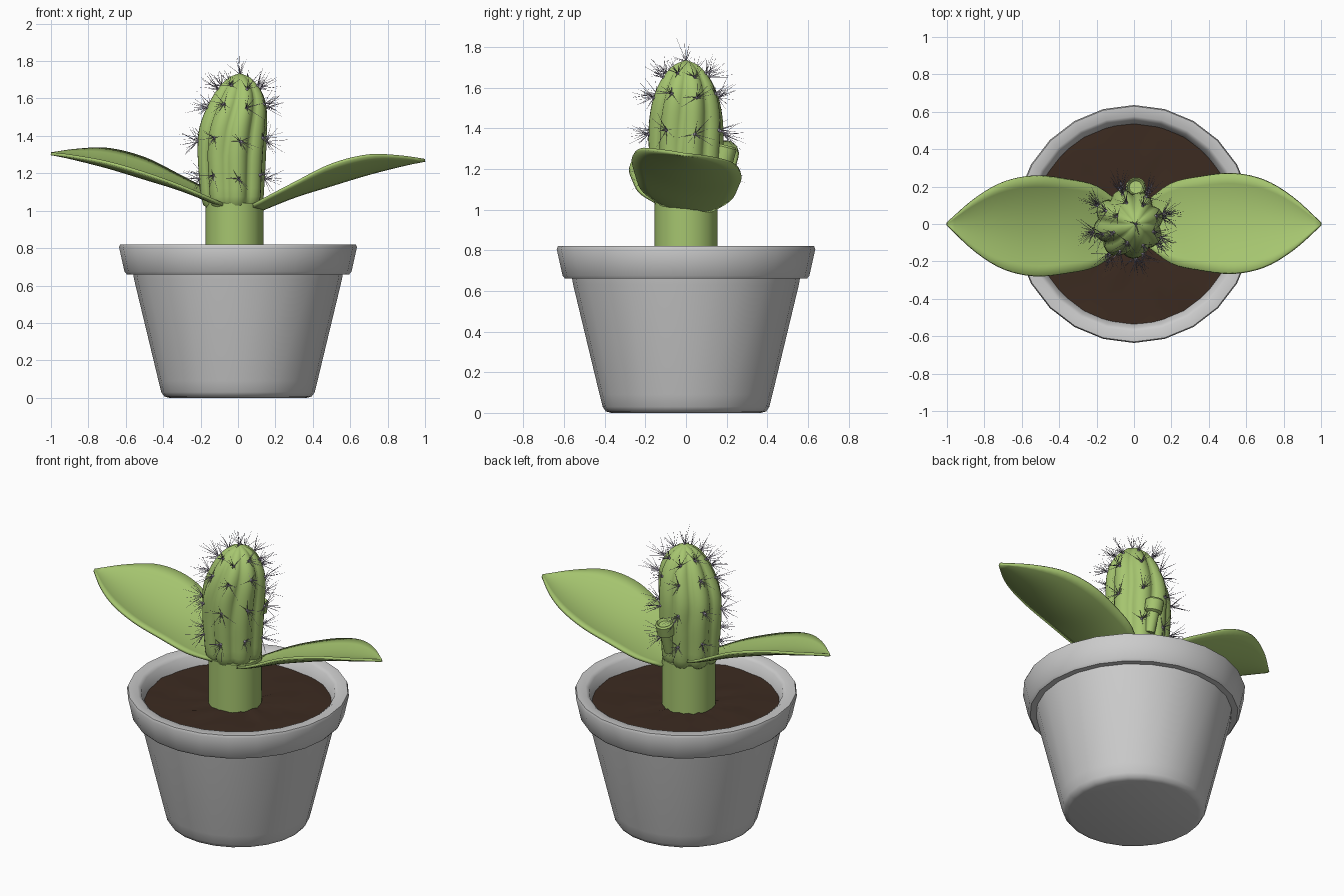
import bpy
import bmesh
import math
import random
from mathutils import Vector, Matrix

random.seed(4)
if "Cube" in bpy.data.objects:
    bpy.data.objects.remove(bpy.data.objects["Cube"])


def material(name, r, g, b):
    m = bpy.data.materials.new(name)
    m.use_nodes = True
    m.diffuse_color = (r, g, b, 1)
    bsdf = next(n for n in m.node_tree.nodes if n.type == 'BSDF_PRINCIPLED')
    bsdf.inputs["Base Color"].default_value = (r, g, b, 1)
    return m


GREY = material("pot grey", 0.6, 0.6, 0.6)
BROWN = material("soil brown", 0.045, 0.024, 0.015)
GREEN = material("plant green", 0.38, 0.56, 0.16)
SPINE = material("spine grey purple", 0.36, 0.32, 0.42)


def finish(name, bm, mat, angle=None):
    """Turn a bmesh into an object, smooth up to the given angle."""
    mesh = bpy.data.meshes.new(name)
    bm.to_mesh(mesh)
    bm.free()
    mesh.materials.append(mat)
    if angle is not None:
        mesh.polygons.foreach_set("use_smooth", [True] * len(mesh.polygons))
        mesh.set_sharp_from_angle(angle=math.radians(angle))
    ob = bpy.data.objects.new(name, mesh)
    bpy.context.scene.collection.objects.link(ob)
    return ob


def curve(points, t):
    """Smooth interpolation through (t, value) points."""
    for i in range(len(points) - 1):
        (a, va), (b, vb) = points[i], points[i + 1]
        if t <= b:
            before = points[max(i - 1, 0)]
            after = points[min(i + 2, len(points) - 1)]
            s = max(0, (t - a) / (b - a))
            ma = (vb - before[1]) / (b - before[0]) * (b - a)
            mb = (after[1] - va) / (after[0] - a) * (b - a)
            return ((2*s**3 - 3*s**2 + 1) * va + (s**3 - 2*s**2 + s) * ma
                    + (3*s**2 - 2*s**3) * vb + (s**3 - s**2) * mb)
    return points[-1][1]


def lathe(name, rows, sides, mat, angle=None, shape=None):
    """Close a ring surface; shape(r, z, a) gives each point."""
    shape = shape or (lambda r, z, a: (r * math.cos(a), r * math.sin(a), z))
    bm = bmesh.new()
    rings = [[bm.verts.new(shape(r, z, math.tau * i / sides))
              for i in range(sides)] for r, z in rows]
    for low, high in zip(rings, rings[1:]):
        for i in range(sides):
            j = (i + 1) % sides
            bm.faces.new((low[i], low[j], high[j], high[i]))
    bm.faces.new(rings[0][::-1])
    bm.faces.new(rings[-1])
    bmesh.ops.recalc_face_normals(bm, faces=bm.faces)
    return finish(name, bm, mat, angle)


# Pot with a rolled rim and hollow top
lathe("pot", [(0.37, 0), (0.395, 0.008), (0.41, 0.03), (0.425, 0.09),
              (0.555, 0.63), (0.56, 0.66), (0.595, 0.66), (0.607, 0.675),
              (0.636, 0.805), (0.63, 0.82), (0.575, 0.82), (0.555, 0.805),
              (0.53, 0.72), (0.52, 0.66)], 24, GREY, 40)

# Slightly uneven soil
lathe("soil", [(0.53, 0.68)] + [(0.535 - 0.075 * k, 0.742) for k in range(8)],
      36, BROWN, 60,
      lambda r, z, a: (r * math.cos(a), r * math.sin(a),
                       z + random.uniform(-0.006, 0.006)))

# Plain trunk below the cactus
lathe("stem", [(0.155, 0.7), (0.155, 1.04)], 16, GREEN, 40,
      lambda r, z, a: (r * math.cos(a) - 0.02, r * math.sin(a), z))

# Ribbed cactus body
RIBS = 8
BODY = [(0.985, 0.10), (1.03, 0.158), (1.15, 0.176), (1.38, 0.188),
        (1.5, 0.178), (1.6, 0.148), (1.67, 0.105), (1.715, 0.055), (1.733, 0.008)]
LEAN = [(0.98, -0.03), (1.4, -0.03), (1.6, 0.0), (1.74, 0.01)]


def rib_angle(k, z):
    return math.tau * k / RIBS + 0.2 + 0.5 * max(0, z - 1.3)


def body_point(r, z, a):
    wave = abs(math.cos(RIBS * a / 2))
    r *= 0.84 + 0.16 * wave ** 0.9
    turn = a + rib_angle(0, z)
    return (curve(LEAN, z) + r * math.cos(turn), r * math.sin(turn), z)


heights = [0.985 + 0.75 * math.sin(math.pi / 2 * k / 26) for k in range(27)]
lathe("cactus_body", [(curve(BODY, min(z, 1.733)), min(z, 1.733)) for z in heights],
      RIBS * 8, GREEN, 80, body_point)

# Small cut side shoot at the back
shoot = lathe("side_shoot", [(0.03, -0.06), (0.036, 0.06), (0.052, 0.07),
                             (0.054, 0.135), (0.045, 0.145), (0.035, 0.13)],
              14, GREEN, 40)
shoot.location = (0.01, 0.165, 1.175)
shoot.rotation_euler.x = math.radians(-14)

# Spine clusters along the ribs
spines, areoles = bmesh.new(), bmesh.new()


def cluster(base, out, count):
    bmesh.ops.create_icosphere(areoles, subdivisions=1, radius=0.009,
                               matrix=Matrix.Translation(base))
    for _ in range(count):
        spread = Vector([random.gauss(0, 0.55) for _ in range(3)])
        way = (out + spread).normalized()
        if way.dot(out) < 0.1:
            way = (way + out).normalized()
        length = random.uniform(0.04, 0.125)
        turn = way.to_track_quat('Z', 'Y').to_matrix().to_4x4()
        bmesh.ops.create_cone(
            spines, segments=3, radius1=0.0018, radius2=0.0005, depth=length,
            matrix=Matrix.Translation(base + way * length / 2) @ turn)


for k in range(RIBS):
    for z in (1.18, 1.38, 1.56, 1.66):
        z += 0.02 * (k % 2) - 0.01
        r, a = curve(BODY, z), rib_angle(k, z)
        rise = (curve(BODY, z - 0.02) - curve(BODY, z + 0.02)) / 0.04
        out = Vector((math.cos(a), math.sin(a), rise)).normalized()
        base = Vector((curve(LEAN, z) + r * math.cos(a), r * math.sin(a), z))
        cluster(base, out, 13)
cluster(Vector((0.01, 0, 1.73)), Vector((0, 0, 1)), 10)
finish("spines", spines, SPINE)
finish("spine_cushions", areoles, SPINE, 180)

# Two cupped, tilted leaves
MIDRIB = [(0.08, 0.99), (0.3, 1.08), (0.5, 1.145), (0.7, 1.205), (0.9, 1.252), (1, 1.27)]
WIDTH = [(0.08, 0.13), (0.2, 0.215), (0.35, 0.25), (0.53, 0.267),
         (0.7, 0.23), (0.85, 0.14), (1, 0.006)]
CUP = [(0.08, 0.04), (0.3, 0.065), (0.5, 0.1), (0.7, 0.09), (0.85, 0.05), (1, 0)]


def leaf(name, side, shift_y, shift_z):
    bm = bmesh.new()
    rows = []
    for i in range(25):
        x = 0.08 + 0.92 * i / 24
        row = []
        for j in range(11):
            v = j / 5 - 1
            y = v * curve(WIDTH, x)
            z = curve(MIDRIB, x) + curve(CUP, x) * (0.6 * v * v - 0.4 * v)
            row.append(bm.verts.new((side * x, side * y + shift_y * (1 - x ** 4),
                                     z + shift_z)))
        rows.append(row)
    for a, b in zip(rows, rows[1:]):
        for j in range(10):
            bm.faces.new((a[j], b[j], b[j + 1], a[j + 1]))
    ob = finish(name, bm, GREEN, 80)
    solid = ob.modifiers.new("thickness", 'SOLIDIFY')
    solid.thickness = 0.016
    solid.offset = 0


leaf("left_leaf", 1, 0.004, 0)
leaf("right_leaf", -1, -0.012, 0.035)
